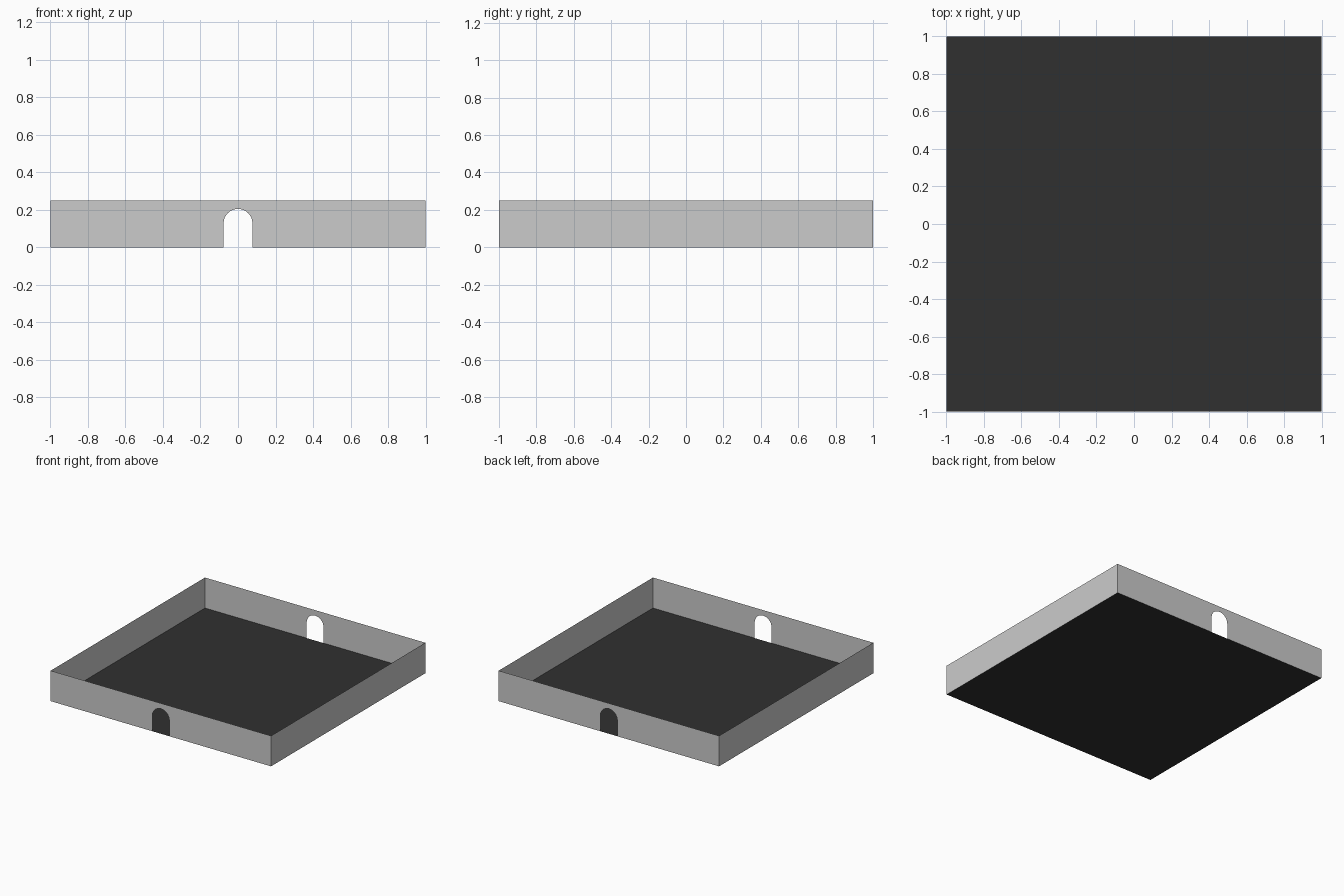
import bpy, math

if "Cube" in bpy.data.objects:
    bpy.data.objects.remove(bpy.data.objects["Cube"])

HEIGHT = 0.25          # wall height
DOOR_R = 0.077         # half door width and arch radius
SPRING = 0.128         # height where the arch begins
ARCH_SEGMENTS = 16


def sheet(name, outline, rotation=0.0):
    """Thin single-face panel from an outline, turned about z."""
    mesh = bpy.data.meshes.new(name)
    mesh.from_pydata(outline, [], [range(len(outline))])
    obj = bpy.data.objects.new(name, mesh)
    bpy.context.collection.objects.link(obj)
    obj.rotation_euler.z = rotation
    return obj


# Floor
floor = sheet("floor", [(-1, -1, 0), (1, -1, 0), (1, 1, 0), (-1, 1, 0)])
dark = bpy.data.materials.new("dark_floor")
dark.diffuse_color = (0.03, 0.03, 0.03, 1)
dark.use_nodes = True
dark.node_tree.nodes["Principled BSDF"].inputs["Base Color"].default_value = dark.diffuse_color
floor.data.materials.append(dark)

# Outline of a wall with an arched doorway, and of a plain wall
arch = [(DOOR_R * math.cos(a), -1, SPRING + DOOR_R * math.sin(a))
        for a in (math.pi * (1 - i / ARCH_SEGMENTS) for i in range(ARCH_SEGMENTS + 1))]
top = [(1, -1, HEIGHT), (-1, -1, HEIGHT)]
door_wall = [(-1, -1, 0), (-DOOR_R, -1, 0), *arch, (DOOR_R, -1, 0), (1, -1, 0), *top]
plain_wall = [(-1, -1, 0), (1, -1, 0), *top]

# Four walls, doorways at front and back
for i, (name, outline) in enumerate([("front_wall", door_wall), ("right_wall", plain_wall),
                                     ("back_wall", door_wall), ("left_wall", plain_wall)]):
    sheet(name, outline, i * math.pi / 2)
